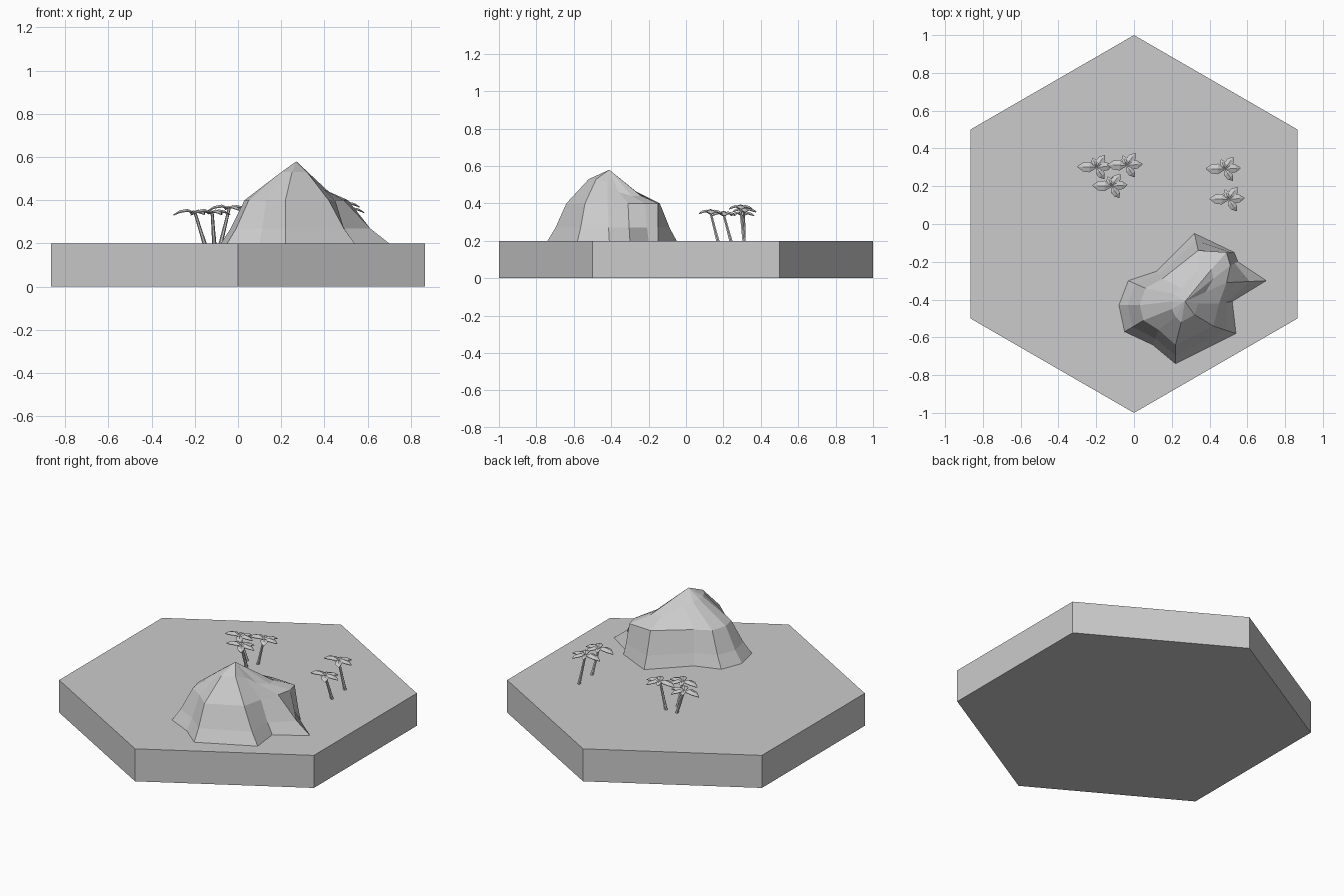
import bpy, bmesh
from math import radians, cos, sin
from mathutils import Vector, Matrix

if "Cube" in bpy.data.objects:
    bpy.data.objects.remove(bpy.data.objects["Cube"])

stone = bpy.data.materials.new("light_grey")
stone.use_nodes = True
GREY = (0.6, 0.6, 0.6, 1)
stone.diffuse_color = GREY
stone.node_tree.nodes["Principled BSDF"].inputs["Base Color"].default_value = GREY

GROUND = 0.2


def finish(name, bm):
    bmesh.ops.recalc_face_normals(bm, faces=bm.faces)
    mesh = bpy.data.meshes.new(name)
    bm.to_mesh(mesh)
    bm.free()
    mesh.materials.append(stone)
    obj = bpy.data.objects.new(name, mesh)
    bpy.context.collection.objects.link(obj)
    return obj


def bridge(bm, lower, upper):
    n = len(lower)
    for i in range(n):
        j = (i + 1) % n
        bm.faces.new((lower[i], lower[j], upper[j], upper[i]))


# Hexagonal ground tile, with corners toward front and back
bm = bmesh.new()
bmesh.ops.create_cone(bm, cap_ends=True, segments=6, radius1=1, radius2=1, depth=GROUND,
                      matrix=Matrix.Translation((0, 0, GROUND / 2)))
if max(abs(v.co.x) for v in bm.verts) > 0.95:
    bmesh.ops.rotate(bm, verts=bm.verts, matrix=Matrix.Rotation(radians(30), 3, 'Z'))
finish("ground_tile", bm)

# Mountain: foot, shoulder and crown outlines, counter-clockwise from the left ridge
foot = [(.12, -.25), (-.03, -.30), (-.08, -.43), (-.05, -.57), (.10, -.64), (.22, -.74),
        (.54, -.58), (.52, -.41), (.70, -.30), (.55, -.20), (.53, -.15), (.32, -.05)]
shoulder = [(.15, -.29), (.06, -.34), (.03, -.43), (.05, -.51), (.13, -.56), (.22, -.64),
            (.42, -.54), (.45, -.42), (.49, -.31), (.51, -.22), (.49, -.15), (.34, -.14)]
crown = [(.25, -.34, .50), (.21, -.37, .52), (.20, -.41, .53), (.20, -.45, .53),
         (.22, -.49, .53), (.25, -.52, .53), (.32, -.48, .53), (.34, -.42, .51),
         (.38, -.36, .46), (.42, -.29, .44), (.41, -.24, .44), (.34, -.25, .45)]
foot = [Vector((x, y, GROUND)) for x, y in foot]
shoulder = [Vector((x, y, 0.4)) for x, y in shoulder]
waist = [a.lerp(b, 0.42) for a, b in zip(foot, shoulder)]
for p in waist:
    p.z = 0.27

bm = bmesh.new()
rings = [[bm.verts.new(p) for p in ring] for ring in (foot, waist, shoulder, crown)]
for lower, upper in zip(rings, rings[1:]):
    bridge(bm, lower, upper)
peak = bm.verts.new((.27, -.41, .58))
for a, b in zip(rings[-1], rings[-1][1:] + rings[-1][:1]):
    bm.faces.new((a, b, peak))
bm.faces.new(rings[0])
finish("mountain", bm)


def trunk(name, base, top):
    bm = bmesh.new()
    rings = []
    for t, radius in ((0, .010), (.5, .008), (1, .007)):
        centre = base.lerp(top, t)
        rings.append([bm.verts.new(centre + radius * Vector((cos(radians(a)), sin(radians(a)), 0)))
                      for a in range(0, 360, 60)])
    for lower, upper in zip(rings, rings[1:]):
        bridge(bm, lower, upper)
    bm.faces.new(rings[0])
    bm.faces.new(rings[-1])
    finish(name, bm)


# Leaf stations along the midrib: distance, half width, height
STATIONS = [(0, .004, 0), (.035, .028, .015), (.07, .024, .008), (.1, .002, -.012)]


def crown_of_leaves(name, top):
    bm = bmesh.new()
    for angle, size in ((178, 1.0), (55, .8), (5, .85), (-55, .75), (110, .55)):
        turn = Matrix.Rotation(radians(angle), 3, 'Z')
        rows = [[bm.verts.new(top + turn @ Vector((d, side * w, h - abs(side) * w * .35)) * size)
                 for side in (-1, 0, 1)] for d, w, h in STATIONS]
        for a, b in zip(rows, rows[1:]):
            for k in (0, 1):
                bm.faces.new((a[k], b[k], b[k + 1], a[k + 1]))
    obj = finish(name, bm)
    mod = obj.modifiers.new("leaf_thickness", 'SOLIDIFY')
    mod.thickness = 0.004


# Palms: trunk foot x, y and leaning top x, y, z
palms = [(-.155, .31, -.20, .30, .345), (-.11, .24, -.12, .20, .345), (-.08, .31, -.04, .31, .365),
         (.51, .31, .48, .29, .38), (.52, .17, .50, .13, .355)]
for i, (bx, by, tx, ty, tz) in enumerate(palms, 1):
    top = Vector((tx, ty, tz))
    trunk(f"palm_trunk_{i}", Vector((bx, by, GROUND)), top)
    crown_of_leaves(f"palm_leaves_{i}", top)
